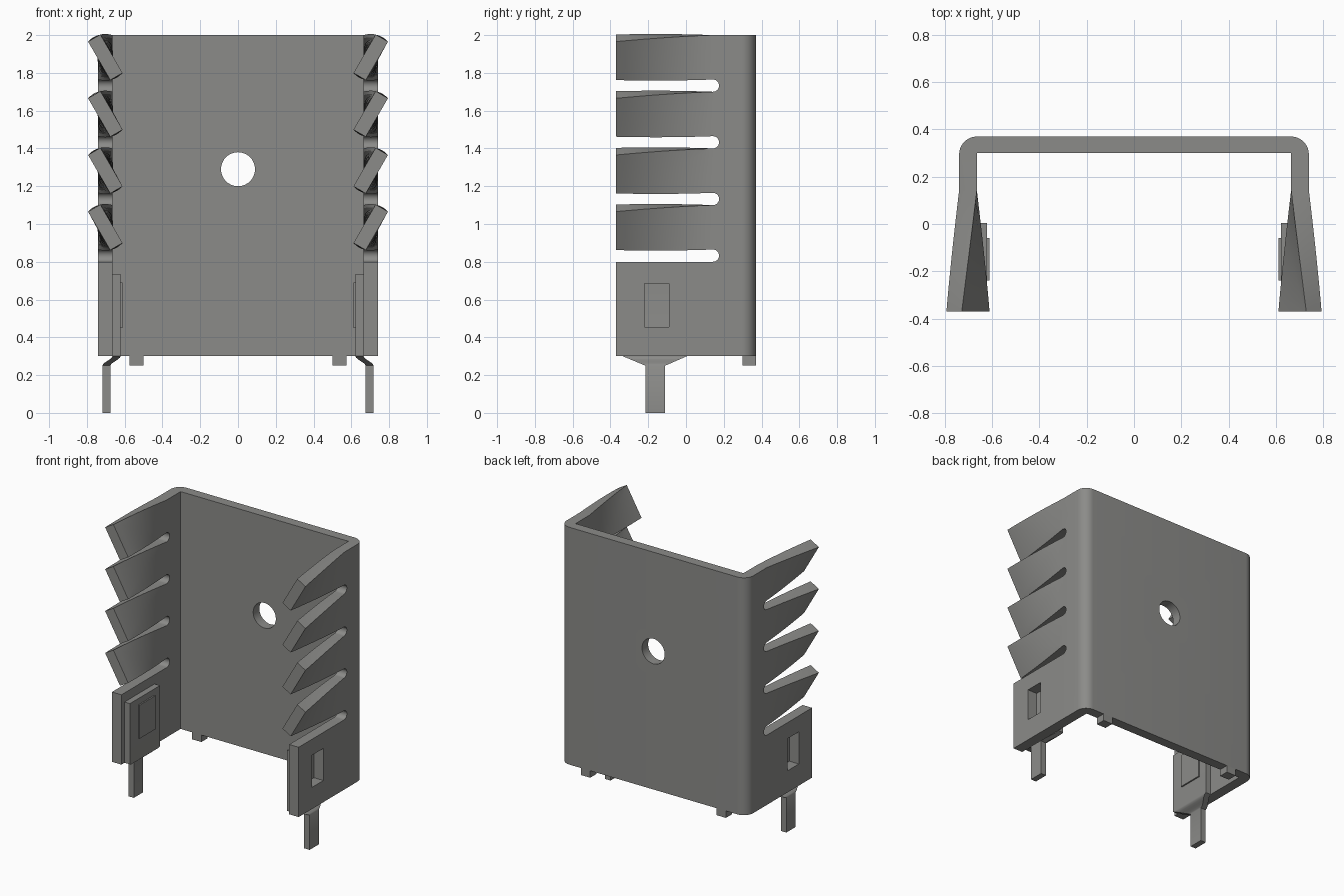
import bpy, bmesh, math
from mathutils import Matrix, Vector

cube = bpy.data.objects.get("Cube")
if cube:
    bpy.data.objects.remove(cube, do_unlink=True)

metal = bpy.data.materials.new("grey metal")
metal.use_nodes = True
GREY = (0.26, 0.26, 0.25, 1)
metal.diffuse_color = GREY
metal.node_tree.nodes["Principled BSDF"].inputs["Base Color"].default_value = GREY

OUT, IN = 0.74, 0.665            # outer and inner faces of the side walls
FRONT, BACK, PLATE = -0.37, 0.37, 0.30
BOTTOM, TOP = 0.30, 2.0
SLOT_R, SLOT_Y, PITCH = 0.0325, 0.1425, 0.30
SLOTS = [0.8325 + PITCH * i for i in range(4)]
TWIST = math.radians(30)


def finish(name, bm):
    bmesh.ops.recalc_face_normals(bm, faces=bm.faces)
    mesh = bpy.data.meshes.new(name)
    bm.to_mesh(mesh)
    bm.free()
    mesh.materials.append(metal)
    ob = bpy.data.objects.new(name, mesh)
    bpy.context.collection.objects.link(ob)
    return ob


def prism(bm, points, along):
    """Extrude a closed outline of 3D points along a vector."""
    face = bm.faces.new([bm.verts.new(p) for p in points])
    ext = bmesh.ops.extrude_face_region(bm, geom=[face])
    verts = [v for v in ext["geom"] if isinstance(v, bmesh.types.BMVert)]
    bmesh.ops.translate(bm, verts=verts, vec=along)


def box(bm, x0, x1, y0, y1, z0, z1):
    x0, x1 = sorted((x0, x1))
    prism(bm, [(x0, y0, z0), (x1, y0, z0), (x1, y1, z0), (x0, y1, z0)], (0, 0, z1 - z0))


def arc(cx, cy, r, a0, a1, n):
    for i in range(n + 1):
        a = math.radians(a0 + (a1 - a0) * i / n)
        yield cx + r * math.cos(a), cy + r * math.sin(a)


def smooth(ob):
    bpy.ops.object.select_all(action="DESELECT")
    ob.select_set(True)
    bpy.context.view_layer.objects.active = ob
    bpy.ops.object.shade_smooth_by_angle(angle=math.radians(30))


# Folded channel: back plate and two side walls with rounded outer corners
r = OUT - IN
half = [(IN, PLATE), (IN, FRONT), (OUT, FRONT)] + list(arc(OUT - r, BACK - r, r, 0, 90, 10))
outline = half + [(-x, y) for x, y in reversed(half)]
bm = bmesh.new()
prism(bm, [(x, y, BOTTOM) for x, y in outline], (0, 0, TOP - BOTTOM))
body = finish("heat_sink_body", bm)

# Cutters: round-ended slots, rivet pockets and the mounting hole
bm = bmesh.new()
for z in SLOTS:
    pts = [(FRONT - 0.1, z - SLOT_R)] + list(arc(SLOT_Y, z, SLOT_R, -90, 90, 14))
    pts.append((FRONT - 0.1, z + SLOT_R))
    prism(bm, [(-1, y, h) for y, h in pts], (2, 0, 0))
box(bm, -1, 1, -0.22, -0.09, 0.455, 0.685)
prism(bm, [(x, 0.25, z) for x, z in list(arc(0, 1.29, 0.09, 0, 360, 40))[:-1]], (0, 0.2, 0))
cutter = finish("slot_cutter", bm)
cutter.hide_render = True

mod = body.modifiers.new("cuts", "BOOLEAN")
mod.operation, mod.solver, mod.object = "DIFFERENCE", "EXACT", cutter
dg = bpy.context.evaluated_depsgraph_get()
cut_mesh = bpy.data.meshes.new_from_object(body.evaluated_get(dg))
body.modifiers.clear()
body.data = cut_mesh
bpy.data.objects.remove(cutter, do_unlink=True)

# Slice the fins into short steps, then twist each one about its own axis
bm = bmesh.new()
bm.from_mesh(cut_mesh)
bmesh.ops.triangulate(bm, faces=bm.faces)
STEPS = 10
length = SLOT_Y - FRONT
for i in range(STEPS):
    bmesh.ops.bisect_plane(bm, geom=bm.verts[:] + bm.edges[:] + bm.faces[:], dist=1e-5,
                           plane_co=(0, SLOT_Y - length * i / STEPS, 0), plane_no=(0, 1, 0))
mid = (OUT + IN) / 2
for v in bm.verts:
    if v.co.y < SLOT_Y - 0.001 and v.co.z > SLOTS[0]:
        side = 1 if v.co.x > 0 else -1
        fin = min(3, int((v.co.z - SLOTS[0]) / PITCH))
        axis_z = SLOTS[fin] + (SLOT_R + PITCH - SLOT_R) / 2
        a = TWIST * (SLOT_Y - v.co.y) / length
        dx, dz = abs(v.co.x) - mid, v.co.z - axis_z
        v.co.x = side * (mid + dx * math.cos(a) + dz * math.sin(a))
        v.co.z = axis_z + dz * math.cos(a) - dx * math.sin(a)
bmesh.ops.recalc_face_normals(bm, faces=bm.faces)
bm.to_mesh(cut_mesh)
bm.free()
smooth(body)

for side, name in ((1, "left"), (-1, "right")):
    # Small standoff under the back plate
    bm = bmesh.new()
    box(bm, side * 0.50, side * 0.575, PLATE, BACK, 0.25, BOTTOM)
    finish(name + "_standoff", bm)

    # Solder pin: pad on the inner wall, tapering and stepping out to the leg
    thick = 0.043
    levels = [(0.735, 0.622, -0.335, 0.005), (BOTTOM, 0.622, -0.335, 0.005)]
    for i in range(1, 7):
        t = i / 6
        ease = t * t * (3 - 2 * t)
        levels.append((BOTTOM - 0.05 * t, 0.622 + 0.053 * ease,
                       -0.335 + 0.12 * t, 0.005 - 0.115 * t))
    levels.append((0, 0.675, -0.215, -0.11))
    bm = bmesh.new()
    rings = [[bm.verts.new((side * x, y, z)) for x, y in
              ((x0, y0), (x0 + thick, y0), (x0 + thick, y1), (x0, y1))]
             for z, x0, y0, y1 in levels]
    for a, b in zip(rings, rings[1:]):
        for k in range(4):
            n = (k + 1) % 4
            bm.faces.new((a[k], a[n], b[n], b[k]))
    bm.faces.new(rings[0])
    bm.faces.new(rings[-1])
    smooth(finish(name + "_solder_pin", bm))

    # Raised rivet face on the pad
    bm = bmesh.new()
    box(bm, side * 0.612, side * 0.623, -0.24, -0.06, 0.45, 0.69)
    finish(name + "_rivet_face", bm)
